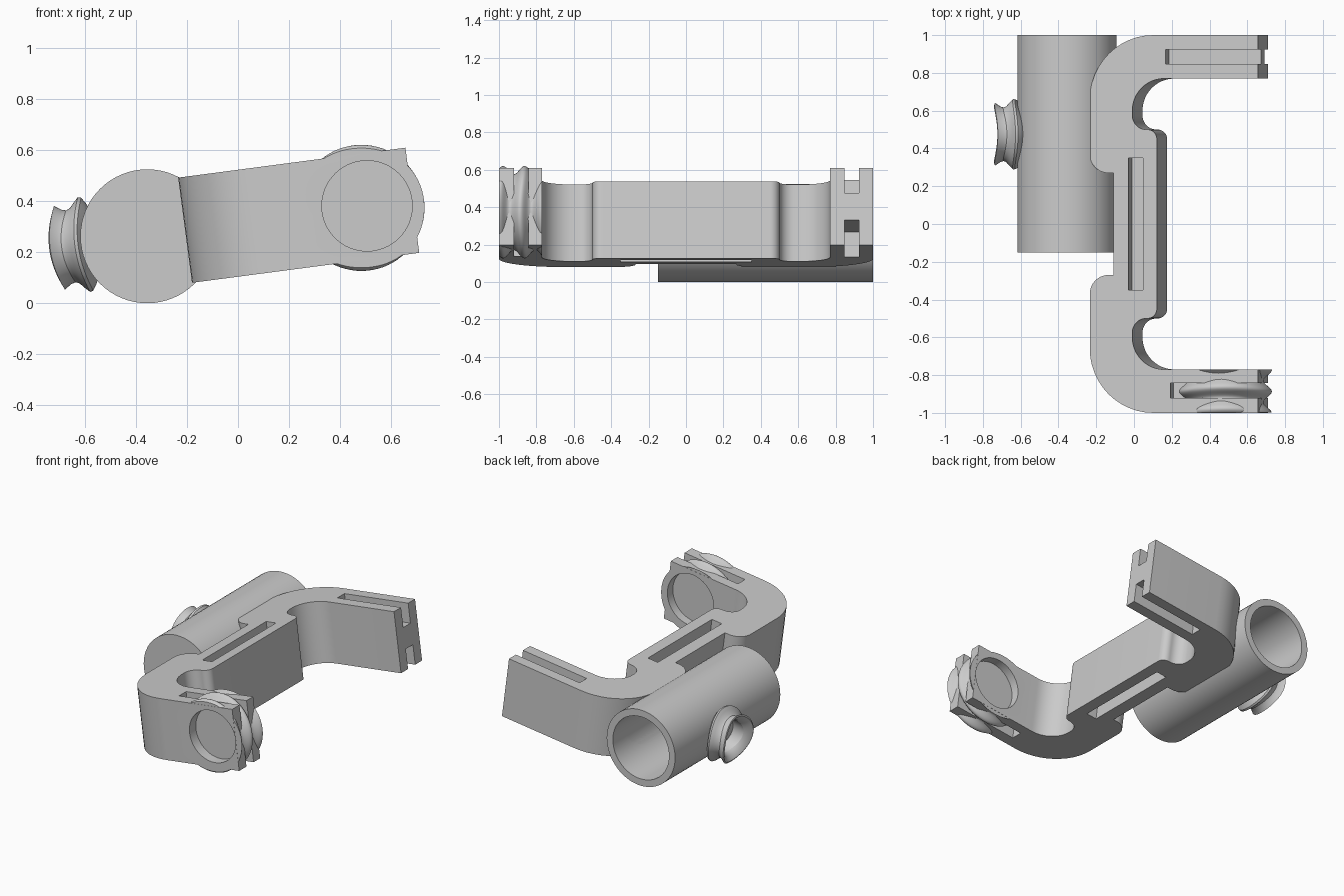
import bpy, bmesh, math
from mathutils import Vector, Matrix

scene = bpy.context.scene
if "Cube" in bpy.data.objects:
    bpy.data.objects.remove(bpy.data.objects["Cube"], do_unlink=True)

grey = bpy.data.materials.new("plain grey")
grey.use_nodes = True
GREY = (0.6, 0.6, 0.6, 1)
grey.diffuse_color = GREY
grey.node_tree.nodes["Principled BSDF"].inputs["Base Color"].default_value = GREY

TILT = Matrix.Translation((-0.18, 0, 0.08)) @ Matrix.Rotation(math.radians(-7.5), 4, 'Y')
HEIGHT, LENGTH = 0.415, 0.897
PIPE_X, PIPE_Z = -0.355, 0.262
EYE_X, EYE_Z = 0.483, 0.373


def finish(name, bm, matrix=Matrix()):
    bmesh.ops.transform(bm, matrix=matrix, verts=bm.verts)
    bmesh.ops.recalc_face_normals(bm, faces=bm.faces)
    mesh = bpy.data.meshes.new(name)
    bm.to_mesh(mesh)
    bm.free()
    mesh.materials.append(grey)
    obj = bpy.data.objects.new(name, mesh)
    scene.collection.objects.link(obj)
    return obj


def activate(obj):
    bpy.ops.object.select_all(action='DESELECT')
    obj.select_set(True)
    bpy.context.view_layer.objects.active = obj


def cut(obj, cutters):
    activate(obj)
    for cutter in cutters:
        mod = obj.modifiers.new("cut", 'BOOLEAN')
        mod.operation, mod.solver, mod.object = 'DIFFERENCE', 'EXACT', cutter
        bpy.ops.object.modifier_apply(modifier=mod.name)


def smooth(obj):
    activate(obj)
    bpy.ops.object.shade_smooth_by_angle(angle=math.radians(30))


def rod(name, x, z, radius, y0, y1):
    """Cylinder lying along y."""
    bm = bmesh.new()
    bmesh.ops.create_cone(bm, cap_ends=True, segments=64, radius1=radius,
                          radius2=radius, depth=y1 - y0)
    return finish(name, bm, Matrix.Translation((x, (y0 + y1) / 2, z))
                  @ Matrix.Rotation(math.pi / 2, 4, 'X'))


def box(name, u0, u1, y0, y1, h0, h1):
    """Box in the tilted frame of the bracket."""
    bm = bmesh.new()
    bmesh.ops.create_cube(bm, size=1)
    place = Matrix.Translation(((u0 + u1) / 2, (y0 + y1) / 2, (h0 + h1) / 2))
    return finish(name, bm, TILT @ place @ Matrix.Diagonal((u1 - u0, y1 - y0, h1 - h0, 1)))


def rounded(corners, steps=12):
    """Outline with an arc at every corner that has a radius."""
    points = []
    for i, (x, y, r) in enumerate(corners):
        p = Vector((x, y))
        a = (Vector(corners[i - 1][:2]) - p).normalized()
        b = (Vector(corners[(i + 1) % len(corners)][:2]) - p).normalized()
        if not r:
            points.append(p)
            continue
        for k in range(steps + 1):
            t = math.pi / 2 * k / steps
            points.append(p + (a + b) * r - (b * math.cos(t) + a * math.sin(t)) * r)
    return points


def ring(name, rows, matrix, segments=72):
    """Closed loop of rows turned about z; each row maps an angle to (radius, height)."""
    bm = bmesh.new()
    grid = []
    for row in rows:
        loop = []
        for k in range(segments):
            t = math.tau * k / segments
            r, h = row(t)
            loop.append(bm.verts.new((r * math.cos(t), r * math.sin(t), h)))
        grid.append(loop)
    for i, low in enumerate(grid):
        high = grid[(i + 1) % len(grid)]
        for k in range(segments):
            n = (k + 1) % segments
            bm.faces.new((low[k], low[n], high[n], high[k]))
    return finish(name, bm, matrix)


# Bracket: one half outline, mirrored, then extruded
outer = [(LENGTH, 1, 0), (0, 1, 0.34), (0, 0.27, 0.1), (0.126, 0.27, 0)]
inner = [(0.358, 0.5, 0.05), (0.227, 0.5, 0.075), (0.227, 0.77, 0.17), (LENGTH, 0.77, 0)]


def mirrored(half):
    return [(x, -y, r) for x, y, r in reversed(half)]


outline = rounded(outer + mirrored(outer) + mirrored(inner) + inner)
bm = bmesh.new()
base = bm.faces.new([bm.verts.new((p.x, p.y, 0)) for p in outline])
top = bmesh.ops.extrude_face_region(bm, geom=[base])["geom"]
bmesh.ops.translate(bm, vec=(0, 0, HEIGHT),
                    verts=[g for g in top if isinstance(g, bmesh.types.BMVert)])
bracket = finish("bracket", bm, TILT)

# Slots in the top and bottom of the bracket
cutters = []
for h0, h1 in ((HEIGHT - 0.135, HEIGHT + 0.1), (-0.1, 0.135)):
    cutters.append(box("middle_slot_cutter", 0.207, 0.283, -0.35, 0.35, h0, h1))
    cutters.append(box("back_slot_cutter", 0.405, 1.1, 0.847, 0.925, h0, h1))
    cutters.append(box("front_slot_cutter", 0.43, 1.1, -0.92, -0.842, h0, h1))

# Eye bore with a wider recess at each side
bores = [rod("eye_bore_cutter", EYE_X, EYE_Z, 0.153, -1.2, -0.6)]
for y0, y1 in ((-1.2, -0.93), (-0.83, -0.6)):
    bores.append(rod("eye_recess_cutter", EYE_X + 0.022, EYE_Z + 0.008, 0.177, y0, y1))

# Pipe, closed at the front and open at the back
pipe = rod("pipe", PIPE_X, PIPE_Z, 0.262, -0.15, 1)
pipe_bore = rod("pipe_bore_cutter", PIPE_X, PIPE_Z, 0.215, -0.1, 1.2)
cut(pipe, [pipe_bore])
cut(bracket, cutters + bores + [pipe_bore])


# Ribbed eye ring in the front arm, its ribs waving around the axis
def rib_row(y):
    def row(t):
        wave = 0.012 * math.cos(2 * t)
        return 0.225 + 0.022 * math.cos(math.tau * (y + 0.99 + wave) / 0.115), -y
    return row


Y0, Y1 = -0.999, -0.771
ribs = [rib_row(Y0 + (Y1 - Y0) * i / 28) for i in range(29)]
bore_rows = [lambda t: (0.14, -Y1), lambda t: (0.14, -Y0)]
eye_ring = ring("eye_ring", ribs + bore_rows, Matrix.Translation((EYE_X, 0, EYE_Z))
                @ Matrix.Rotation(math.pi / 2, 4, 'X'))
cut(eye_ring, bores)


# Saddle-shaped spout on the side of the pipe
def spout_row(r, d):
    return lambda t: (r, d + 0.018 * math.cos(2 * t))


profile = [(0.11, 0.215), (0.16, 0.24), (0.183, 0.255), (0.187, 0.268), (0.17, 0.285),
           (0.148, 0.305), (0.142, 0.32), (0.147, 0.338), (0.165, 0.365), (0.155, 0.369),
           (0.125, 0.35), (0.11, 0.325)]
axis = Vector((-math.cos(math.radians(7.5)), 0, -math.sin(math.radians(7.5))))
side = Vector((0, 1, 0))
frame = Matrix((side, axis.cross(side), axis)).transposed().to_4x4()
spout = ring("spout", [spout_row(r, d) for r, d in profile],
             Matrix.Translation((PIPE_X, 0.475, PIPE_Z)) @ frame)

for helper in cutters + bores + [pipe_bore]:
    bpy.data.objects.remove(helper, do_unlink=True)
for part in (bracket, pipe, eye_ring, spout):
    smooth(part)
